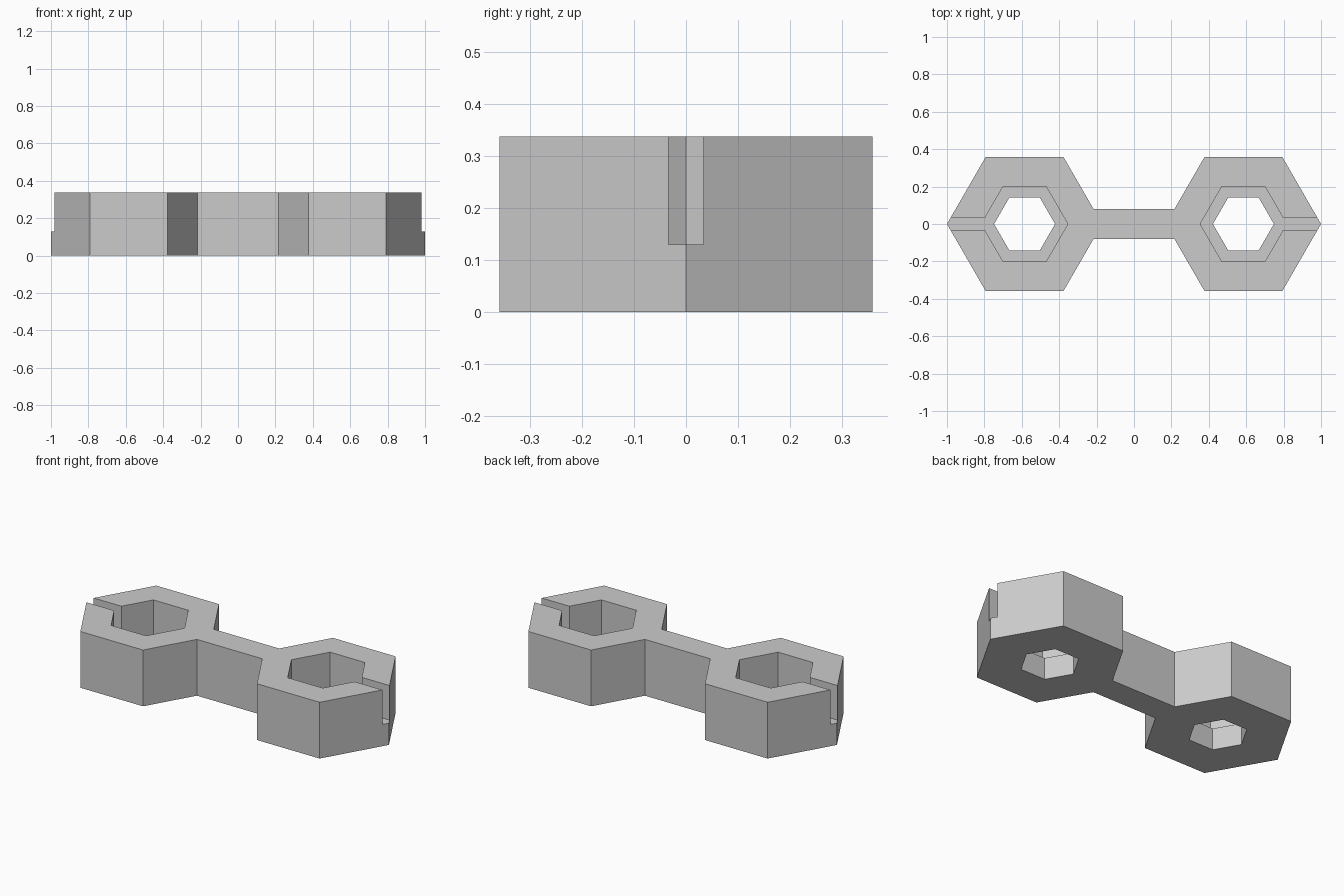
import bpy
import bmesh
from math import sin, cos, tan, radians

cube = bpy.data.objects.get("Cube")
if cube:
    bpy.data.objects.remove(cube, do_unlink=True)

HEIGHT, FLOOR = 0.337, 0.13      # top of the body, floor of the pockets
CENTRE, OUTER = 0.585, 0.415     # hexagon centre and corner radius
POCKET, HOLE = 0.231, 0.163      # corner radii of pocket and through hole
BAR, SLOT = 0.08, 0.034          # half widths of bar and slot

grey = bpy.data.materials.new("grey")
grey.use_nodes = True
grey.diffuse_color = (0.6, 0.6, 0.6, 1)
grey.node_tree.nodes["Principled BSDF"].inputs["Base Color"].default_value = (0.6, 0.6, 0.6, 1)


def hex_points(radius, angles):
    return [(CENTRE + radius * cos(radians(a)), radius * sin(radians(a))) for a in angles]


def turned(points):
    """Half turn about the middle of the model."""
    return [(-x, -y) for x, y in points]


def prism(name, points, z0, z1):
    bm = bmesh.new()
    face = bm.faces.new([bm.verts.new((x, y, z0)) for x, y in points])
    top = bmesh.ops.extrude_face_region(bm, geom=[face])["geom"]
    bmesh.ops.translate(bm, vec=(0, 0, z1 - z0),
                        verts=[v for v in top if isinstance(v, bmesh.types.BMVert)])
    bmesh.ops.recalc_face_normals(bm, faces=bm.faces)
    mesh = bpy.data.meshes.new(name)
    bm.to_mesh(mesh)
    bm.free()
    mesh.materials.append(grey)
    obj = bpy.data.objects.new(name, mesh)
    bpy.context.collection.objects.link(obj)
    return obj


# Body: two hexagons joined by a bar, as one outline
neck = CENTRE - OUTER + BAR * tan(radians(30))
half = [(neck, -BAR)] + hex_points(OUTER, [240, 300, 0, 60, 120]) + [(neck, BAR)]
body = prism("double_hex_body", half + turned(half), 0, HEIGHT)

# Hexagonal pocket with a slot running out through the outer corner
mouth = CENTRE + POCKET - SLOT * tan(radians(30))
pocket = hex_points(POCKET, [60, 120, 180, 240, 300]) + [
    (mouth, -SLOT), (1.2, -SLOT), (1.2, SLOT), (mouth, SLOT)]
hole = hex_points(HOLE, range(0, 360, 60))

# Cut pockets and through holes at both ends
cutters = []
for side, place in (("left", list), ("right", turned)):
    cutters.append(prism(side + "_pocket_cutter", place(pocket), FLOOR, HEIGHT + 0.1))
    cutters.append(prism(side + "_hole_cutter", place(hole), -0.1, FLOOR + 0.1))
for cutter in cutters:
    cutter.hide_render = True
    mod = body.modifiers.new(cutter.name, "BOOLEAN")
    mod.operation = "DIFFERENCE"
    mod.solver = "EXACT"
    mod.object = cutter

# Bake the cuts and drop the cutters
graph = bpy.context.evaluated_depsgraph_get()
cut_mesh = bpy.data.meshes.new_from_object(body.evaluated_get(graph))
body.modifiers.clear()
body.data = cut_mesh
for cutter in cutters:
    bpy.data.objects.remove(cutter, do_unlink=True)
